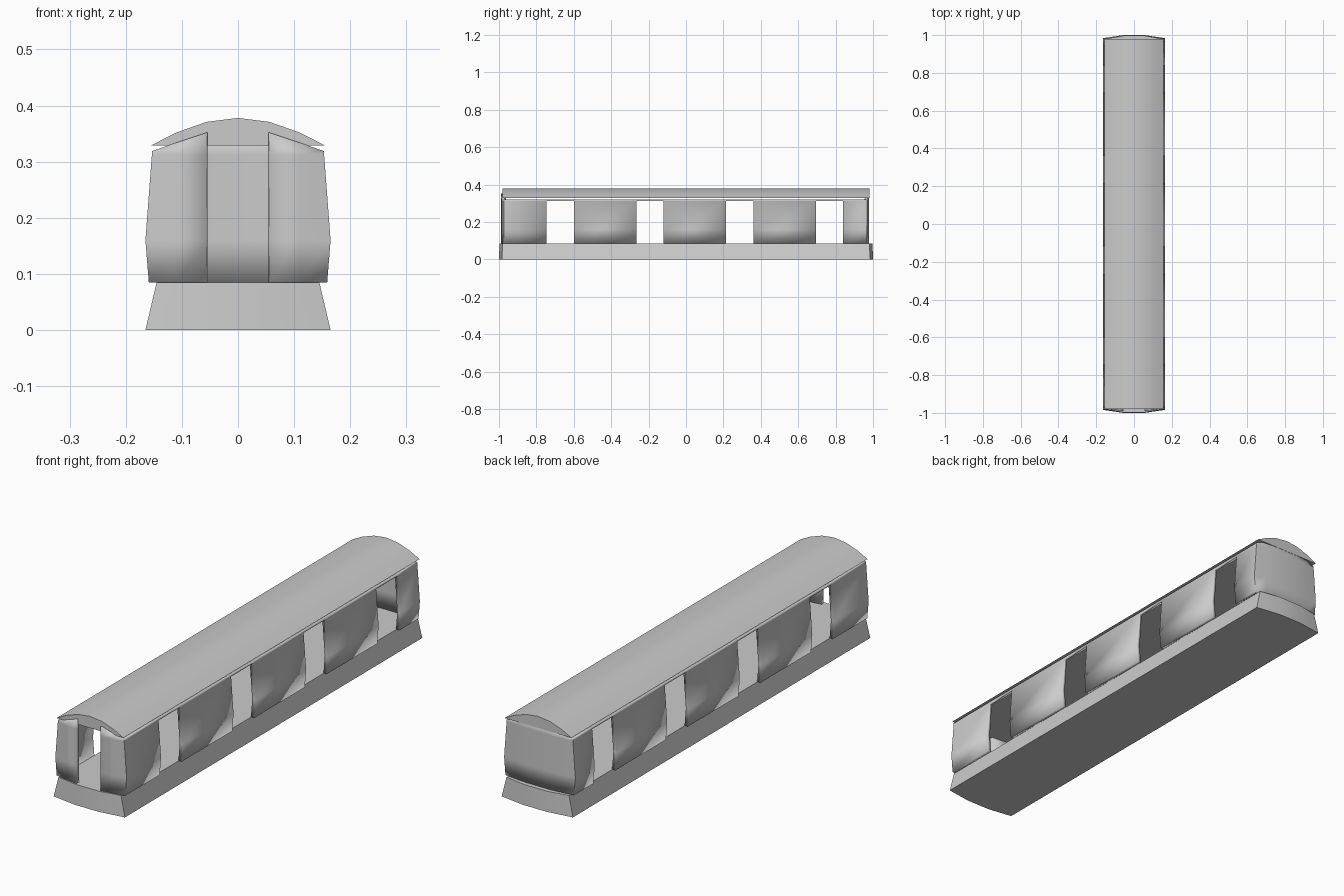
import bpy, bmesh, math

if "Cube" in bpy.data.objects:
    bpy.data.objects.remove(bpy.data.objects["Cube"])


def finish(name, bm):
    bmesh.ops.recalc_face_normals(bm, faces=bm.faces)
    me = bpy.data.meshes.new(name)
    bm.to_mesh(me)
    bm.free()
    ob = bpy.data.objects.new(name, me)
    bpy.context.collection.objects.link(ob)
    bpy.ops.object.select_all(action='DESELECT')
    ob.select_set(True)
    bpy.context.view_layer.objects.active = ob
    bpy.ops.object.shade_smooth_by_angle(angle=math.radians(25))
    return ob


def prism(name, ring_a, ring_b):
    """Solid between two matching rings."""
    bm = bmesh.new()
    a = [bm.verts.new(p) for p in ring_a]
    b = [bm.verts.new(p) for p in ring_b]
    n = len(a)
    for i in range(n):
        j = (i + 1) % n
        bm.faces.new((a[i], a[j], b[j], b[i]))
    bm.faces.new(a)
    bm.faces.new(b)
    return finish(name, bm)


# Flared skirt with slightly bowed ends; its top is the floor
def skirt_ring(w, end, z):
    q = [(w, end - 0.016), (0.055, end)]
    pts = q + [(-x, y) for x, y in reversed(q)]
    return [(x, y, z) for x, y in pts] + [(-x, -y, z) for x, y in pts]


prism("skirt", skirt_ring(0.165, 1.0, 0), skirt_ring(0.145, 0.997, 0.085))

# Arched solid roof with a flat underside
half = [(0.155, 0.329), (0.11, 0.352), (0.056, 0.371)]
arc = half + [(0, 0.378)] + [(-x, z) for x, z in reversed(half)]
prism("roof", [(x, -0.98, z) for x, z in arc], [(x, 0.98, z) for x, z in arc])

# Body walls: plan outline swept up through levels, door faces left out
DOORS = [(-0.745, -0.6), (-0.265, -0.12), (0.215, 0.36), (0.695, 0.84)]
cuts = [y for d in DOORS for y in d]
WIDTH = [0.159, 0.165, 0.1535, 0.153]
LEVEL = [0.085, 0.16, 0.312, 0.319]
TOP = {1.0: 0.319, 0.11: 0.334, 0.056: 0.352}
FRONT, BACK = -0.99, 0.979

# outline entries: x (1.0 means the full half width), y
right = [(1.0, y) for y in [FRONT + 0.017] + cuts + [BACK - 0.011]]
back = [(0.11, BACK - 0.005), (0.056, BACK), (-0.056, BACK), (-0.11, BACK - 0.005)]
left = [(-1.0, y) for _, y in reversed(right)]
front = [(-0.11, FRONT + 0.007), (-0.056, FRONT), (0.056, FRONT), (0.11, FRONT + 0.007)]
outline = right + back + left + front

bm = bmesh.new()
rings = []
for k in range(4):
    ring = []
    for x, y in outline:
        px = math.copysign(WIDTH[k], x) if abs(x) == 1.0 else x
        z = TOP[abs(x)] if k == 3 else LEVEL[k]
        ring.append(bm.verts.new((px, y, z)))
    rings.append(ring)
n = len(outline)
for i in range(n):
    j = (i + 1) % n
    (xa, ya), (xb, yb) = outline[i], outline[j]
    side_door = xa == xb and (min(ya, yb), max(ya, yb)) in DOORS
    end_door = ya == yb == FRONT
    for k in range(3):
        if end_door or (side_door and k < 2):
            continue
        bm.faces.new((rings[k][i], rings[k][j], rings[k + 1][j], rings[k + 1][i]))
walls = finish("carriage_walls", bm)
solid = walls.modifiers.new("wall_thickness", 'SOLIDIFY')
solid.thickness = 0.015
solid.offset = -1
solid.use_even_offset = True
